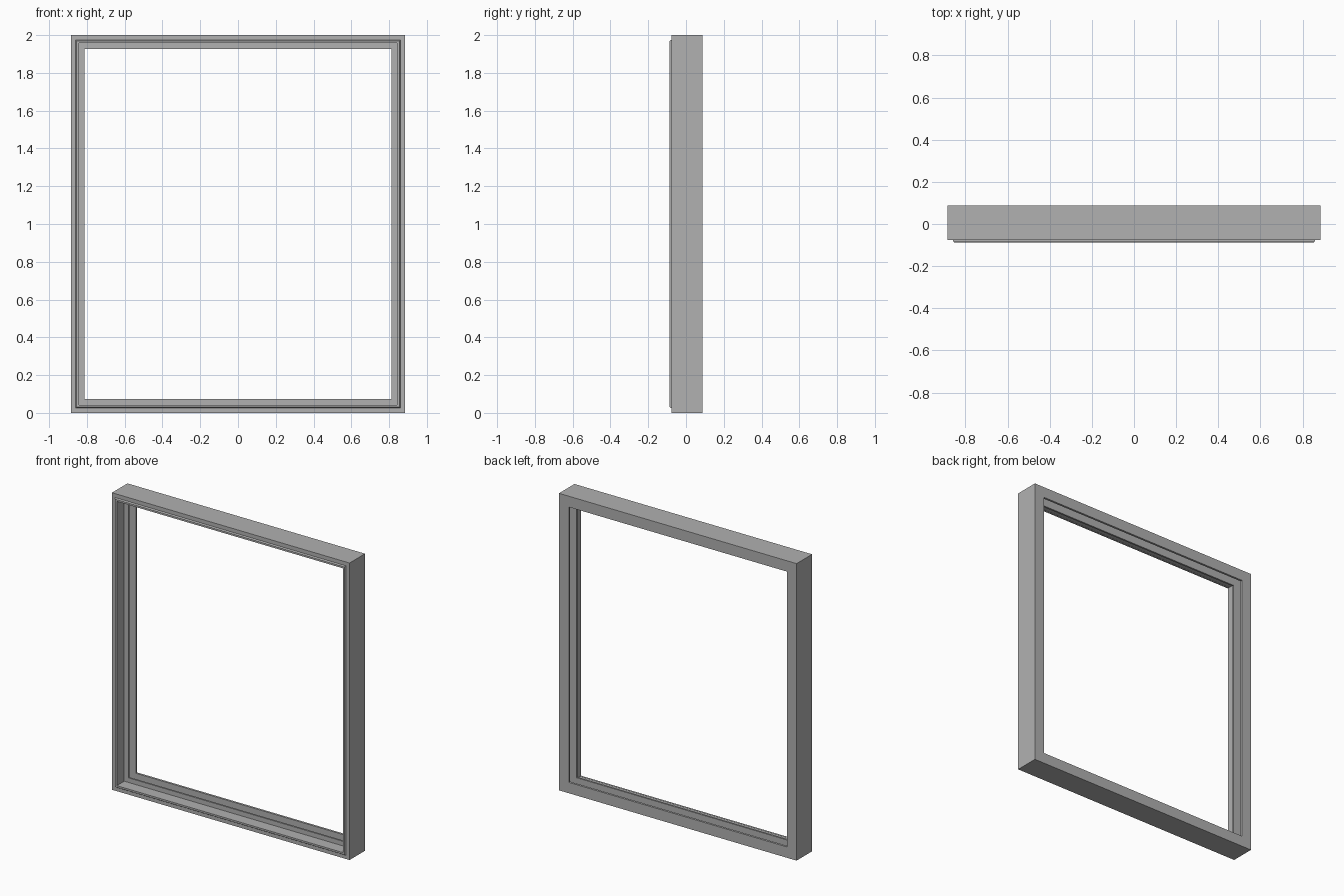
import bpy
import bmesh

cube = bpy.data.objects.get("Cube")
if cube:
    bpy.data.objects.remove(cube, do_unlink=True)

HALF_W, HEIGHT = 0.885, 2.0

# Single grey material
grey = bpy.data.materials.new("frame_grey")
grey.use_nodes = True
colour = (0.44, 0.44, 0.44, 1)
grey.diffuse_color = colour
grey.node_tree.nodes["Principled BSDF"].inputs["Base Color"].default_value = colour


def frame_ring(name, profile):
    """Sweep a closed (inset, depth) profile round a rectangle with mitred corners."""
    bm = bmesh.new()
    rings = []
    for sx, top in ((-1, 0), (1, 0), (1, 1), (-1, 1)):
        rings.append([bm.verts.new((sx * (HALF_W - i), y, HEIGHT - i if top else i))
                      for i, y in profile])
    n = len(profile)
    for a in range(4):
        r, s = rings[a], rings[(a + 1) % 4]
        for k in range(n):
            m = (k + 1) % n
            bm.faces.new((r[k], r[m], s[m], s[k]))
    bmesh.ops.recalc_face_normals(bm, faces=bm.faces)
    mesh = bpy.data.meshes.new(name)
    bm.to_mesh(mesh)
    bm.free()
    mesh.materials.append(grey)
    obj = bpy.data.objects.new(name, mesh)
    bpy.context.collection.objects.link(obj)
    return obj


# Main frame: front rebate, thin middle stop, deep channel, back flange
frame_ring("window_frame", [
    (0, 0.0875), (0, -0.077), (0.042, -0.077),
    (0.042, -0.007), (0.073, -0.007), (0.073, 0.005),
    (0.018, 0.005), (0.018, 0.073), (0.073, 0.073), (0.073, 0.0875),
])

# Raised front seal with a chamfered outer edge
frame_ring("front_seal", [
    (0.026, -0.075), (0.026, -0.08), (0.031, -0.0875),
    (0.043, -0.0875), (0.043, -0.075),
])
